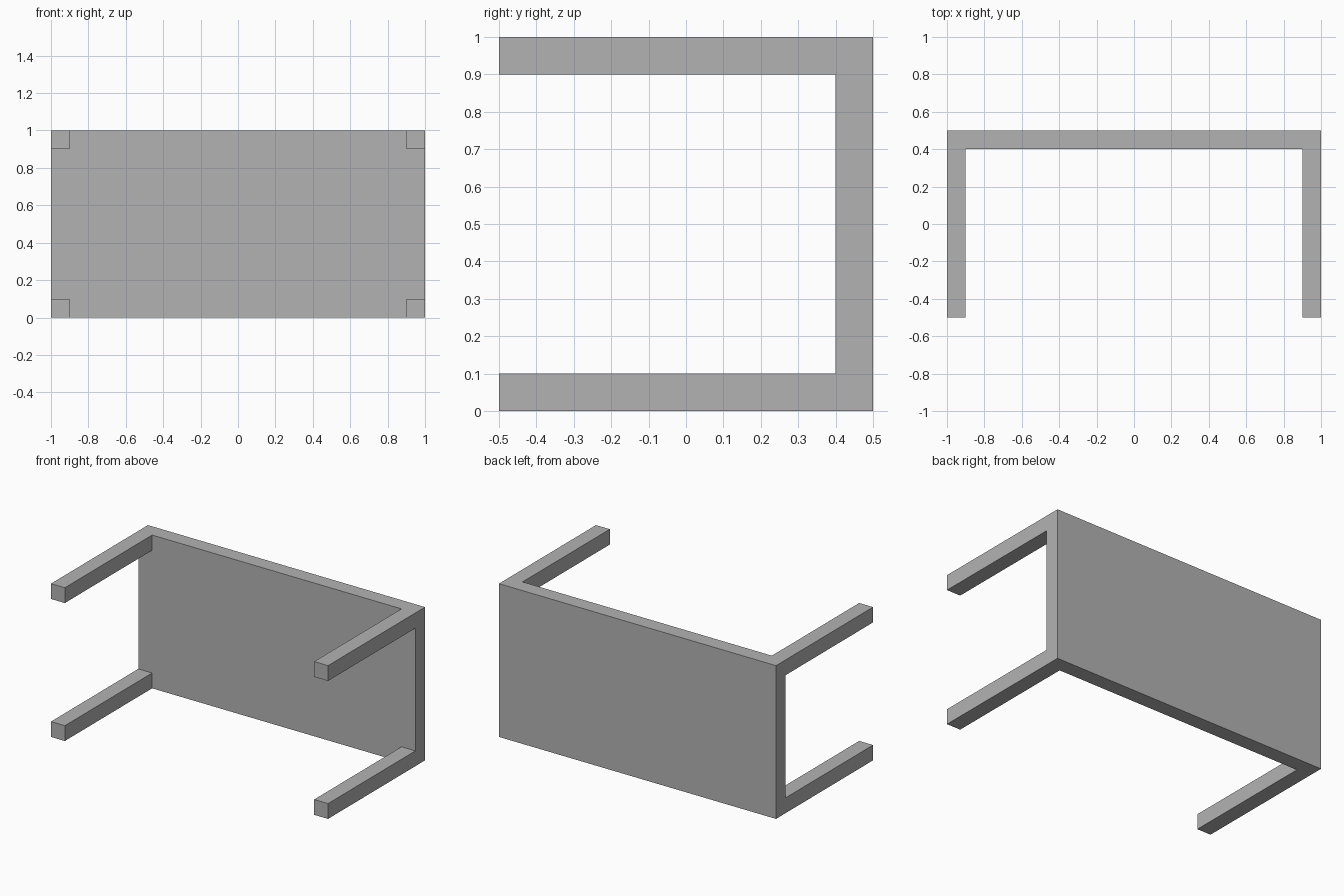
import bpy
import bmesh
from mathutils import Matrix, Vector

default_cube = bpy.data.objects.get("Cube")
if default_cube:
    bpy.data.objects.remove(default_cube, do_unlink=True)

WIDTH, DEPTH, HEIGHT, THICK = 2.0, 1.0, 1.0, 0.1

# Plain grey material
grey = bpy.data.materials.new("plain grey")
grey.use_nodes = True
colour = (0.45, 0.45, 0.45, 1)
grey.diffuse_color = colour
grey.node_tree.nodes["Principled BSDF"].inputs["Base Color"].default_value = colour

# Table top: an upright slab along the back
bm = bmesh.new()
centre = Vector((0, (DEPTH - THICK) / 2, HEIGHT / 2))
bmesh.ops.create_cube(bm, size=1, matrix=Matrix.Translation(centre)
                      @ Matrix.Diagonal((WIDTH, THICK, HEIGHT, 1)))

# Cut the leg outlines into the slab
x = WIDTH / 2 - THICK
cuts = [((-x, 0, 0), (1, 0, 0)), ((x, 0, 0), (1, 0, 0)),
        ((0, 0, THICK), (0, 0, 1)), ((0, 0, HEIGHT - THICK), (0, 0, 1))]
for point, normal in cuts:
    bmesh.ops.bisect_plane(bm, geom=bm.verts[:] + bm.edges[:] + bm.faces[:],
                           plane_co=point, plane_no=normal)

# Legs: pull the four corner squares forward
bm.normal_update()
corners = []
for face in bm.faces:
    c = face.calc_center_median()
    if face.normal.y < -0.9 and abs(c.x) > x and abs(c.z - HEIGHT / 2) > HEIGHT / 2 - THICK:
        corners.append(face)
legs = bmesh.ops.extrude_discrete_faces(bm, faces=corners)["faces"]
leg_verts = list({v for f in legs for v in f.verts})
bmesh.ops.translate(bm, verts=leg_verts, vec=(0, THICK - DEPTH, 0))

# Merge coplanar faces into clean flat sides
bmesh.ops.remove_doubles(bm, verts=bm.verts[:], dist=0.0001)
bmesh.ops.dissolve_limit(bm, angle_limit=0.01, verts=bm.verts[:], edges=bm.edges[:])
bmesh.ops.recalc_face_normals(bm, faces=bm.faces[:])

mesh = bpy.data.meshes.new("table")
bm.to_mesh(mesh)
bm.free()
mesh.materials.append(grey)
table = bpy.data.objects.new("table", mesh)
bpy.context.collection.objects.link(table)
